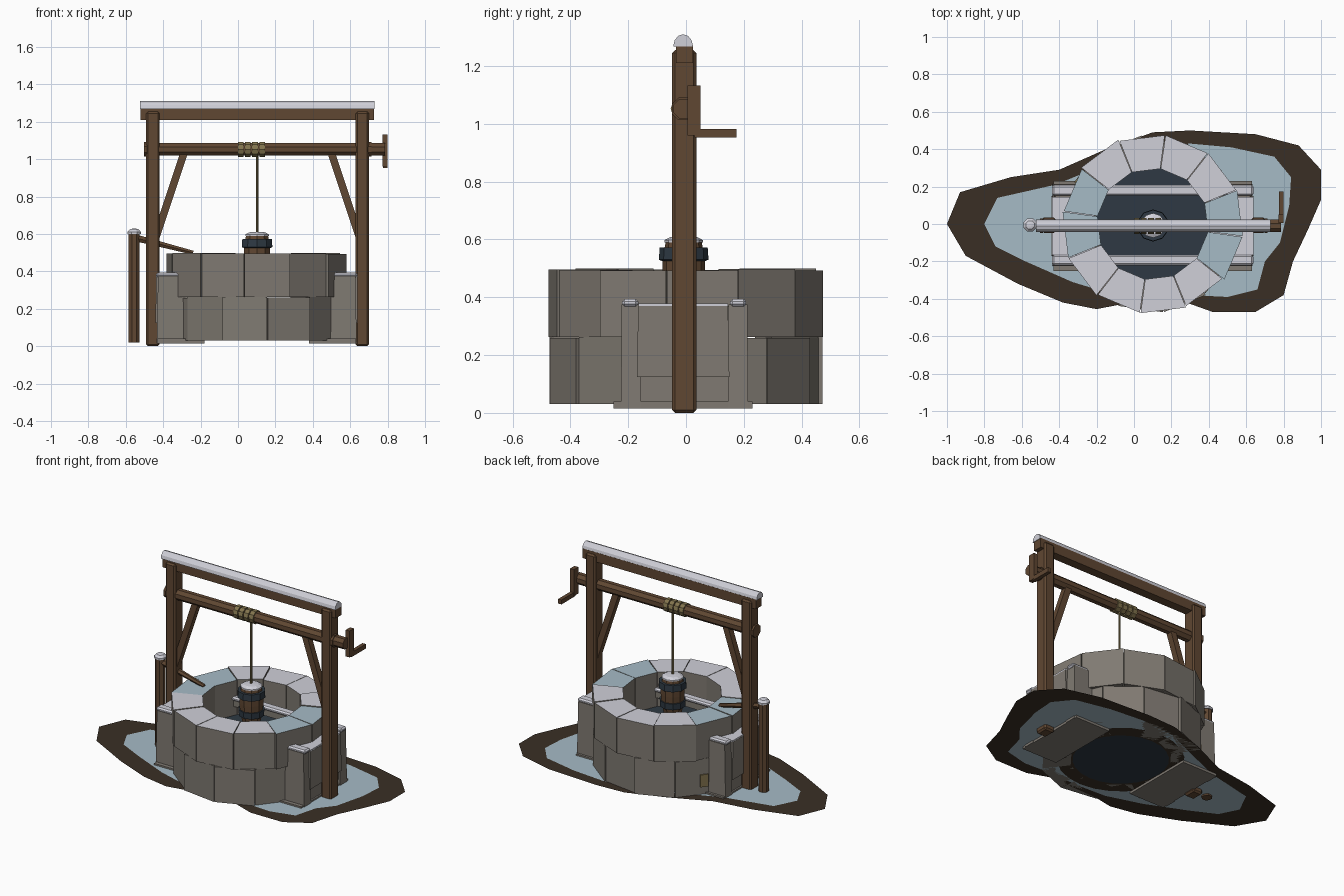
import bpy, bmesh, math, random
from mathutils import Vector, Matrix

if "Cube" in bpy.data.objects:
    bpy.data.objects.remove(bpy.data.objects["Cube"])

random.seed(4)
CX = 0.1  # centre of the shaft along x


def mat(name, r, g, b):
    m = bpy.data.materials.new(name)
    m.diffuse_color = [((c / 255 + 0.055) / 1.055) ** 2.4 for c in (r, g, b)] + [1]
    m.use_nodes = True
    m.node_tree.nodes["Principled BSDF"].inputs["Base Color"].default_value = m.diffuse_color
    return m


SNOW = mat("snow", 208, 208, 217)
ICE = mat("ice", 166, 187, 198)
DIRT = mat("dirt", 58, 47, 37)
STONE = mat("stone", 128, 122, 114)
WOOD = mat("wood", 96, 71, 50)
IRON = mat("dark_iron", 46, 57, 67)
ROPE = mat("rope", 130, 116, 78)


def finish(name, bm, *mats, fix=True):
    if fix:
        bmesh.ops.recalc_face_normals(bm, faces=bm.faces[:])
    me = bpy.data.meshes.new(name)
    bm.to_mesh(me)
    bm.free()
    for m in mats:
        me.materials.append(m)
    ob = bpy.data.objects.new(name, me)
    bpy.context.collection.objects.link(ob)
    return ob


def box(name, x, y, z, m, bevel=0.0, taper=1.0):
    bm = bmesh.new()
    bmesh.ops.create_cube(bm, size=1)
    for v in bm.verts:
        k = taper if v.co.z > 0 else 1
        v.co = ((x[0] + x[1]) / 2 + v.co.x * k * (x[1] - x[0]),
                (y[0] + y[1]) / 2 + v.co.y * k * (y[1] - y[0]),
                (z[0] + z[1]) / 2 + v.co.z * (z[1] - z[0]))
    if bevel:
        bmesh.ops.bevel(bm, geom=bm.edges[:], offset=bevel, segments=1, affect='EDGES')
    return finish(name, bm, m)


def rod(name, a, b, r1, m, r2=None, sides=8):
    """Prism between two points."""
    a, b = Vector(a), Vector(b)
    d = b - a
    bm = bmesh.new()
    bmesh.ops.create_cone(bm, cap_ends=True, segments=sides, radius1=r1,
                          radius2=r1 if r2 is None else r2, depth=d.length)
    spin = Matrix.Rotation(math.pi / sides, 4, 'Z')
    rot = d.to_track_quat('Z', 'Y').to_matrix().to_4x4()
    bm.transform(Matrix.Translation((a + b) / 2) @ rot @ spin)
    return finish(name, bm, m)


def lathe(name, profile, cx, cy, sides, rule, *mats):
    """Turned solid; rule(z, r) of a face centre picks the colour."""
    bm = bmesh.new()
    rings = [[bm.verts.new((cx + r * math.cos(2 * math.pi * (i + .5) / sides),
                            cy + r * math.sin(2 * math.pi * (i + .5) / sides), z))
              for i in range(sides)] for r, z in profile]
    for k in range(len(rings) - 1):
        for i in range(sides):
            j = (i + 1) % sides
            f = bm.faces.new((rings[k][i], rings[k][j], rings[k + 1][j], rings[k + 1][i]))
            f.material_index = rule(k)
    bm.faces.new(rings[0][::-1]).material_index = rule(0)
    bm.faces.new(rings[-1]).material_index = rule(len(rings) - 2)
    return finish(name, bm, *mats)


def circle(r, n=24):
    return [(CX + r * math.cos(2 * math.pi * i / n), r * math.sin(2 * math.pi * i / n))
            for i in range(n)]


def sheet(name, outer, z, m, hole=None):
    """Flat ground patch, optionally with a hole."""
    bm = bmesh.new()
    edges = []
    for loop in [outer] + ([hole] if hole else []):
        vs = [bm.verts.new((x, y, z)) for x, y in loop]
        edges += [bm.edges.new((vs[i - 1], vs[i])) for i in range(len(vs))]
    bmesh.ops.triangle_fill(bm, edges=edges, use_beauty=True, use_dissolve=False)
    for f in bm.faces:
        f.normal_update()
        if f.normal.z < 0:
            f.normal_flip()
    return finish(name, bm, m, fix=False)


# Ground: dirt border, icy patch, dark soil under the wall, shaft bottom
dirt_edge = [(-1, 0), (-.93, .17), (-.66, .25), (-.4, .29), (-.15, .4), (.1, .49), (.3, .5),
             (.65, .48), (.88, .42), (1, .29), (1, .13), (.93, -.03), (.85, -.2), (.8, -.38),
             (.65, -.47), (.42, -.47), (.28, -.42), (-.07, -.43), (-.2, -.455), (-.38, -.42),
             (-.62, -.32), (-.9, -.17)]
ice_edge = [(-.8, 0), (-.73, .14), (-.42, .21), (-.2, .3), (.05, .41), (.3, .43), (.52, .41),
            (.75, .36), (.84, .25), (.83, .1), (.78, -.1), (.7, -.2), (.66, -.35), (.5, -.39),
            (.3, -.38), (.1, -.39), (-.1, -.38), (-.33, -.31), (-.58, -.2), (-.74, -.12)]
sheet("dirt_border", dirt_edge, .03, DIRT, ice_edge)
sheet("icy_ground", ice_edge, .03, ICE, circle(.37))
sheet("soil_under_wall", circle(.37), .03, DIRT, circle(.28))
sheet("shaft_bottom", circle(.28), .03, IRON)
sheet("dark_water", circle(.31), .27, IRON)


# Well wall: two staggered courses of wedge blocks, snowy or icy on top
def course(name, offset, z0, z1, r_out, capped):
    bm = bmesh.new()
    for i in range(12):
        a0 = math.radians(offset + 30 * i + .25)
        a1 = math.radians(offset + 30 * i + 29.75)
        ro = r_out + random.uniform(-.008, .01)
        top = z1 + random.uniform(-.004, .004)
        q = [(r, a) for r, a in ((.298, a0), (ro, a0), (ro, a1), (.298, a1))]
        lo, hi = [[bm.verts.new((CX + r * math.cos(a), r * math.sin(a), z)) for r, a in q]
                  for z in (z0, top)]
        bm.faces.new(lo[::-1])
        f = bm.faces.new(hi)
        if capped:
            mid = (offset + 30 * i + 15) % 360
            f.material_index = 2 if mid > 330 or mid < 15 or 150 < mid < 195 else 1
        for k in range(4):
            j = (k + 1) % 4
            bm.faces.new((lo[k], lo[j], hi[j], hi[k]))
    return finish(name, bm, STONE, SNOW, ICE)


course("lower_blocks", 7, .03, .262, .468, False)
course("upper_blocks", -8, .262, .496, .478, True)

# Token plate on the lower course
plate = box("small_plate", (-.004, .004), (-.025, .025), (.08, .16), ROPE)
ang = math.radians(149)
plate.matrix_world = (Matrix.Translation((CX + .468 * math.cos(ang), .468 * math.sin(ang), 0))
                      @ Matrix.Rotation(math.radians(142), 4, 'Z'))

# Buttresses on both ends, mirrored about the shaft
for side, s in (("left", -1), ("right", 1)):
    def span(a, b):
        return tuple(sorted((CX + s * a, CX + s * b)))
    box(side + "_buttress_base", span(.28, .53), (-.25, .23), (.015, .04), STONE)
    for y in (-.19, .18):
        box(side + "_buttress_pillar", span(.31, .535), (y - .035, y + .035), (.015, .375),
            STONE, taper=.93)
    box(side + "_buttress_core", span(.31, .52), (-.16, .15), (.015, .37), STONE)
    box(side + "_buttress_panel", span(.5, .54), (-.17, .15), (.125, .37), STONE, taper=.97)
    box(side + "_buttress_snow", span(.31, .538), (-.165, .145), (.37, .379), SNOW)

# Snow-covered rails running through the shaft
for y in (-.193, .18):
    box("rail_stone", (-.42, .62), (y - .02, y + .02), (.33, .372), STONE)
    box("rail_snow", (-.438, .638), (y - .028, y + .028), (.368, .394), SNOW, bevel=.009)

# Frame: posts, top beam with snow ridge, braces
for side, x in (("left", -.455), ("right", .665)):
    box(side + "_post", (x - .036, x + .036), (-.048, .036), (0, 1.255), WOOD, bevel=.01)
box("top_beam", (-.52, .727), (-.034, .024), (1.21, 1.272), WOOD)
bm = bmesh.new()
arc = [(-.01 + .034 * math.cos(math.pi * i / 6), 1.268 + .042 * math.sin(math.pi * i / 6))
       for i in range(7)]
ends = [[bm.verts.new((x, y, z)) for y, z in arc] for x in (-.525, .73)]
for e in ends:
    bm.faces.new(e)
for i in range(7):
    j = (i + 1) % 7
    bm.faces.new((ends[0][i], ends[0][j], ends[1][j], ends[1][i]))
finish("beam_snow", bm, SNOW)
for side, s in (("left", -1), ("right", 1)):
    x0, x1 = .105 + s * .385, .105 + s * .545
    rod(side + "_brace", (x0, -.01, 1.06), (x1, -.01, .58), .028, WOOD, sides=4)

# Windlass, crank and rope
rod("windlass", (-.5, -.01, 1.052), (.785, -.01, 1.052), .036, WOOD)
for side, x in (("left", -.495), ("right", .705)):
    rod(side + "_windlass_collar", (x - .008, -.01, 1.052), (x + .008, -.01, 1.052), .042, WOOD)
box("crank_arm", (.772, .8), (.005, .05), (.96, 1.132), WOOD)
box("crank_handle", (.774, .798), (.03, .175), (.953, .982), WOOD)
for i in range(4):
    x = .015 + .038 * i
    rod("rope_coil", (x - .015, -.01, 1.052), (x + .015, -.01, 1.052), .043, ROPE, sides=10)
rod("hanging_rope", (.102, -.01, .59), (.102, -.01, 1.04), .007, ROPE, sides=6)

# Bucket: bulging staves, two iron bands, snow heap
bucket = [(.056, .37), (.064, .41), (.078, .41), (.08, .45), (.072, .45), (.074, .49),
          (.074, .525), (.086, .53), (.083, .572), (.066, .572), (.062, .592)]
lathe("bucket", bucket, .102, -.008, 10, lambda k: 1 if k in (1, 2, 3, 6, 7, 8) else 0,
      WOOD, IRON)
lathe("bucket_snow", [(.066, .59), (.066, .598), (.045, .609), (.015, .612)],
      .102, -.008, 10, lambda k: 0, SNOW)

# Short side post with snow cap and leaning pole
rod("side_post", (-.555, -.005, .02), (-.555, -.005, .605), .032, WOOD)
lathe("side_post_snow", [(.038, .6), (.038, .612), (.024, .626), (.008, .629)],
      -.555, -.005, 8, lambda k: 0, SNOW)
rod("leaning_pole", (-.55, -.005, .58), (-.24, -.005, .5), .021, WOOD, r2=.012, sides=6)
